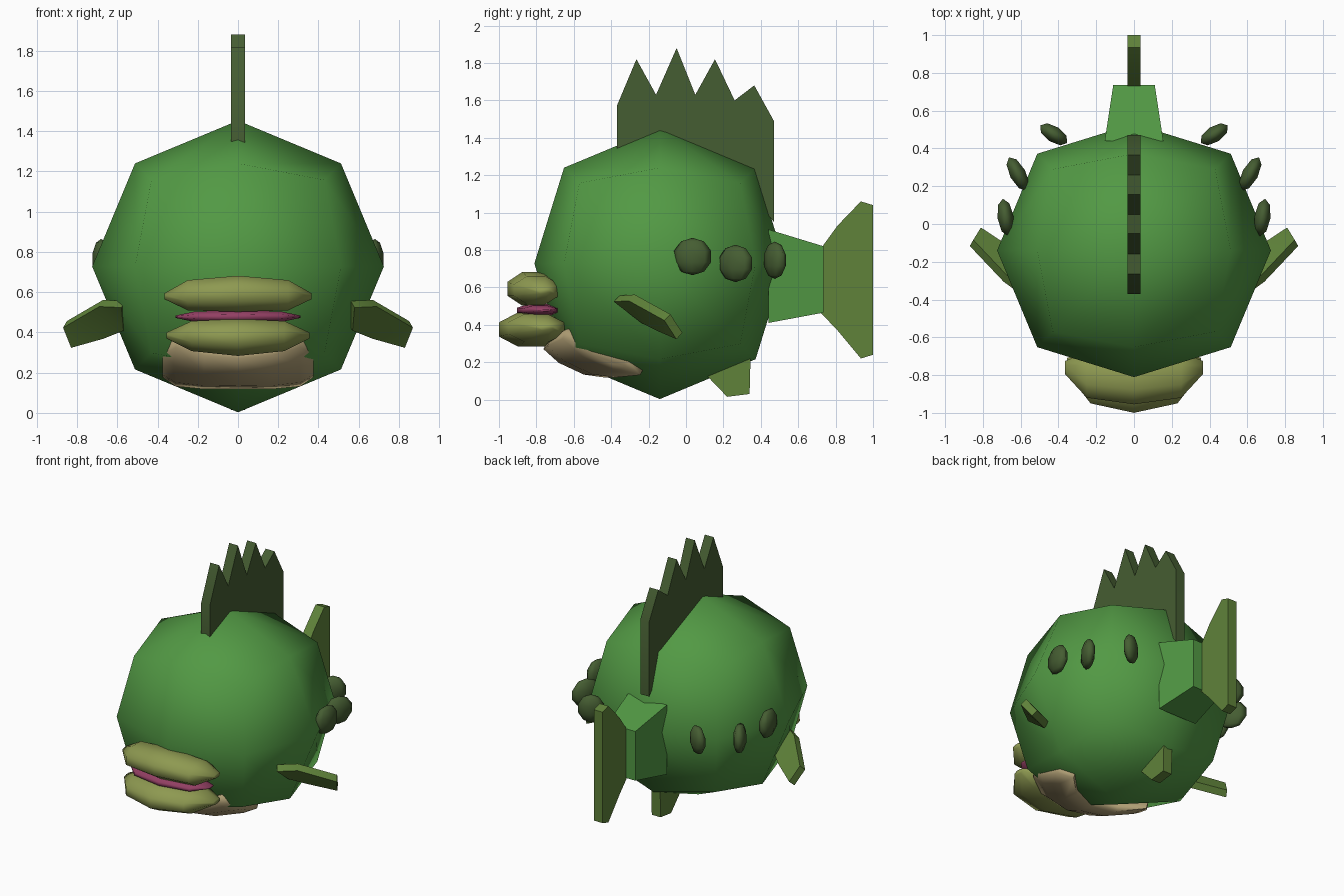
import bpy, bmesh, math
from mathutils import Matrix, Vector

if "Cube" in bpy.data.objects:
    bpy.data.objects.remove(bpy.data.objects["Cube"])


def material(name, rgb):
    m = bpy.data.materials.new(name)
    m.use_nodes = True
    m.diffuse_color = (*rgb, 1)
    m.node_tree.nodes["Principled BSDF"].inputs["Base Color"].default_value = (*rgb, 1)
    return m


GREEN = material("leaf green", (.085, .32, .058))
DARK = material("dark moss", (.06, .11, .032))
FIN = material("light moss", (.115, .225, .042))
LIP = material("olive lip", (.27, .32, .082))
PINK = material("mouth pink", (.29, .05, .125))
TAN = material("belly tan", (.44, .35, .18))


def finish(name, bm, mat, angle=60):
    bmesh.ops.recalc_face_normals(bm, faces=bm.faces)
    me = bpy.data.meshes.new(name)
    bm.to_mesh(me)
    bm.free()
    ob = bpy.data.objects.new(name, me)
    bpy.context.collection.objects.link(ob)
    me.materials.append(mat)
    bpy.ops.object.select_all(action='DESELECT')
    bpy.context.view_layer.objects.active = ob
    ob.select_set(True)
    bpy.ops.object.shade_smooth_by_angle(angle=math.radians(angle))
    return ob


def plate(name, outline, offset, mat):
    """Flat outline given thickness along offset, centred on the outline."""
    off = Vector(offset)
    bm = bmesh.new()
    a = [bm.verts.new(Vector(p) - off) for p in outline]
    b = [bm.verts.new(Vector(p) + off) for p in outline]
    bm.faces.new(a)
    bm.faces.new(b)
    for i in range(len(a)):
        j = (i + 1) % len(a)
        bm.faces.new((a[i], a[j], b[j], b[i]))
    bmesh.ops.triangulate(bm, faces=[f for f in bm.faces if len(f.verts) > 4])
    return finish(name, bm, mat, 30)


def side_plate(name, outline, mat, half=.035):
    return plate(name, [(0, y, z) for y, z in outline], (half, 0, 0), mat)


def loft(name, half_stations, mat, tilt=0, sides=8):
    """Symmetric loft across x; each station is x, y, z, radius y, radius z."""
    left = [(-s[0], *s[1:]) for s in reversed(half_stations) if s[0] > 0]
    c, s = math.cos(tilt), math.sin(tilt)
    bm = bmesh.new()
    rings = []
    for x, y, z, ry, rz in left + half_stations:
        ring = []
        for i in range(sides):
            a = math.tau * (i + .5) / sides
            u, v = ry * math.cos(a) * 1.08, rz * math.sin(a) * 1.08
            ring.append(bm.verts.new((x, y + u * c - v * s, z + u * s + v * c)))
        rings.append(ring)
    for p, q in zip(rings, rings[1:]):
        for i in range(sides):
            j = (i + 1) % sides
            bm.faces.new((p[i], p[j], q[j], q[i]))
    bm.faces.new(rings[0])
    bm.faces.new(rings[-1])
    return finish(name, bm, mat, 80)


# Round body: a once-divided cube pushed out to a ball
bm = bmesh.new()
bmesh.ops.create_cube(bm, size=2)
bmesh.ops.subdivide_edges(bm, edges=bm.edges[:], cuts=1, use_grid_fill=True)
reach = {1: .725, 2: .512, 3: .43}
for v in bm.verts:
    n = sum(abs(k) > .5 for k in v.co)
    v.co *= reach[n]
    if n == 1 and abs(v.co.y) > .5:
        v.co.y *= .925
    v.co += Vector((0, -.14, .728))
finish("body", bm, GREEN, 80)

# Spiky back fin
side_plate("dorsal_fin", [(-.37, 1.3), (-.37, 1.57), (-.265, 1.82), (-.16, 1.63),
                          (-.05, 1.88), (.05, 1.63), (.155, 1.82), (.26, 1.6),
                          (.365, 1.68), (.47, 1.49), (.47, .95), (.3, 1.15)], DARK)

# Tapered tail stem
bm = bmesh.new()
ends = []
for y, w, lo, hi in ((.44, .155, .41, .91), (.735, .11, .465, .82)):
    ends.append([bm.verts.new((x, y, z)) for x, z in ((-w, lo), (w, lo), (w, hi), (-w, hi))])
for ring in ends:
    bm.faces.new(ring)
for i in range(4):
    j = (i + 1) % 4
    bm.faces.new((ends[0][i], ends[0][j], ends[1][j], ends[1][i]))
finish("tail_stem", bm, GREEN, 30)

# Tail fin and underside fin
side_plate("tail_fin", [(.715, .47), (.73, .82), (.81, .93), (.935, 1.06), (1, 1.04),
                        (1, .24), (.935, .22), (.81, .37)], FIN)
side_plate("anal_fin", [(.1, .14), (.22, .015), (.34, .03), (.345, .22), (.2, .25)], FIN)

# Side fins and flank spots, mirrored left and right
fin = [(.57, -.37, .54), (.68, -.29, .545), (.86, -.1, .44),
       (.82, -.035, .34), (.66, -.14, .385), (.56, -.22, .425)]
spots = [(.68, .035, .765, 82, .105), (.615, .265, .728, 62, .105), (.425, .475, .745, 33, .09)]
for side, word in ((1, "left"), (-1, "right")):
    pts = [Vector((x * side, y, z)) for x, y, z in fin]
    normal = (pts[2] - pts[0]).cross(pts[4] - pts[1]).normalized()
    plate(word + "_pectoral_fin", pts, normal * .025, FIN)
    for k, (x, y, z, turn, size) in enumerate(spots):
        bm = bmesh.new()
        bmesh.ops.create_uvsphere(bm, u_segments=8, v_segments=5, radius=1)
        bm.transform(Matrix.Translation((x * side, y, z))
                     @ Matrix.Rotation(math.radians(turn) * side, 4, 'Z')
                     @ Matrix.Diagonal((size, .045, .1, 1)))
        finish(f"{word}_spot_{k + 1}", bm, DARK, 80)

# Mouth: two thick lips with a pink seam between them
loft("upper_lip", [(0, -.82, .592, .135, .09), (.25, -.8, .585, .12, .075),
                   (.365, -.76, .58, .035, .015)], LIP)
loft("lower_lip", [(0, -.825, .375, .175, .092), (.23, -.8, .382, .15, .075),
                   (.355, -.75, .385, .04, .015)], LIP)
loft("mouth_seam", [(0, -.79, .478, .115, .033), (.22, -.78, .478, .09, .025),
                    (.31, -.75, .478, .03, .006)], PINK)

# Curved chin patch wrapping back under the body
loft("belly_patch", [(0, -.59, .215, .18, .055), (.17, -.55, .225, .2, .06),
                     (.31, -.44, .255, .23, .07), (.375, -.43, .245, .13, .035)],
     TAN, math.radians(-25))
